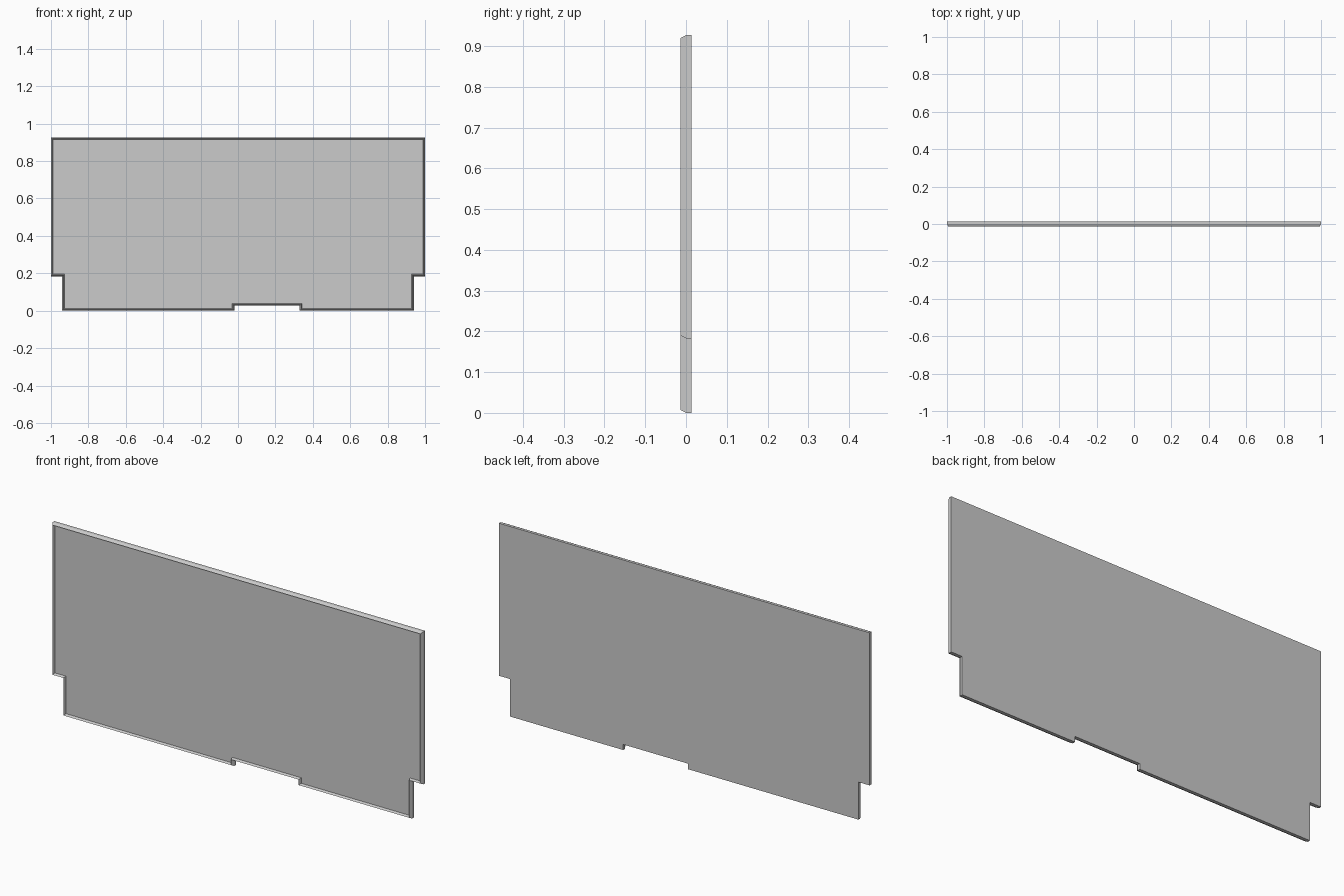
import bpy, bmesh

if "Cube" in bpy.data.objects:
    bpy.data.objects.remove(bpy.data.objects["Cube"])

HALF_T = 0.0135   # half of the panel thickness

# Outline in x/z, counter-clockwise seen from the front
OUTLINE = [(-0.94, 0), (-0.02, 0), (-0.02, 0.027), (0.33, 0.027), (0.33, 0),
           (0.94, 0), (0.94, 0.183), (1, 0.183), (1, 0.927),
           (-1, 0.927), (-1, 0.183), (-0.94, 0.183)]


def inset(points, d):
    """Move every edge of a right-angled outline inward by d."""
    out = []
    for i, (x, z) in enumerate(points):
        px, pz = points[i - 1]
        nx, nz = points[(i + 1) % len(points)]
        for ax, az, bx, bz in ((px, pz, x, z), (x, z, nx, nz)):
            dx, dz = bx - ax, bz - az
            length = abs(dx) + abs(dz)
            x -= d * dz / length
            z += d * dx / length
            # keep the neighbour direction unaffected by the shift
            nx, nz = nx - d * dz / length, nz + d * dx / length
        out.append((x, z))
    return out


bm = bmesh.new()

# Section of the rim: (inset, y) from the back edge over the ridge to the recess
section = [(0, HALF_T), (0, 0), (0.007, -HALF_T), (0.012, 0)]
loops = [[bm.verts.new((x, y, z)) for x, z in inset(OUTLINE, d)]
         for d, y in section]

# Outer side, sloped rim and inner wall
n = len(OUTLINE)
for a, b in zip(loops, loops[1:]):
    for i in range(n):
        j = (i + 1) % n
        bm.faces.new((a[i], a[j], b[j], b[i]))

# Back face and recessed front face
bm.faces.new(loops[0][::-1])
bm.faces.new(loops[-1])
bmesh.ops.recalc_face_normals(bm, faces=bm.faces)

mesh = bpy.data.meshes.new("rimmed_panel")
bm.to_mesh(mesh)
bm.free()
panel = bpy.data.objects.new("rimmed_panel", mesh)
bpy.context.collection.objects.link(panel)
